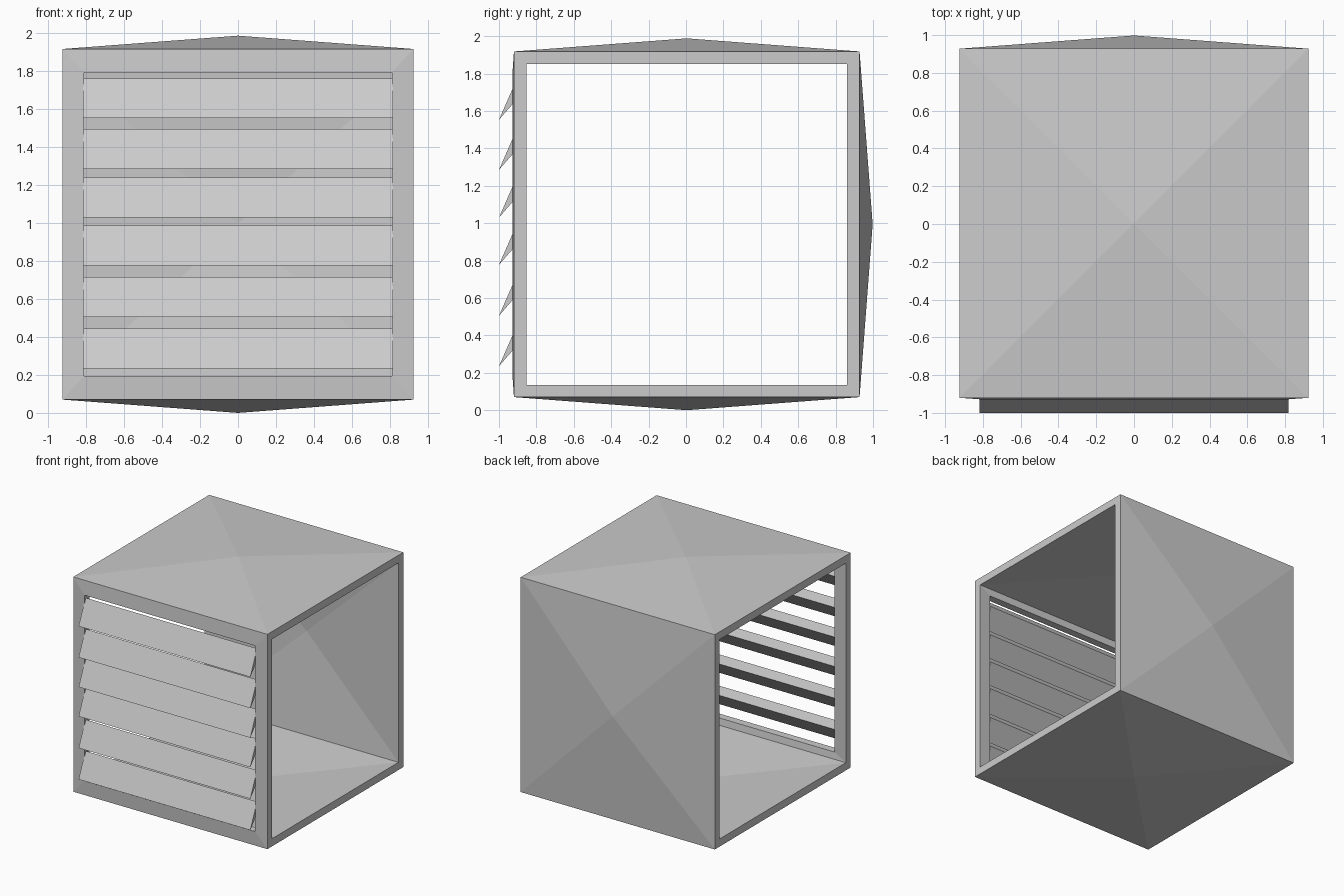
import bpy
import bmesh
from mathutils import Vector

default = bpy.data.objects.get("Cube")
if default:
    bpy.data.objects.remove(default, do_unlink=True)

HALF, APEX, WALL = 0.924, 0.994, 0.066
CENTRE = Vector((0, 0.004, APEX))
HOLE_X, HOLE_Z = 0.812, 0.80

grey = bpy.data.materials.new("light grey")
colour = (0.6, 0.6, 0.6, 1)
grey.diffuse_color = colour
grey.use_nodes = True
grey.node_tree.nodes["Principled BSDF"].inputs["Base Color"].default_value = colour


def finish(bm, name):
    bmesh.ops.recalc_face_normals(bm, faces=bm.faces)
    mesh = bpy.data.meshes.new(name)
    bm.to_mesh(mesh)
    bm.free()
    mesh.materials.append(grey)
    obj = bpy.data.objects.new(name, mesh)
    bpy.context.collection.objects.link(obj)
    return obj


def skin(bm, inset):
    """Tube with peaked top, bottom and back, and a framed front opening."""
    r, peak = HALF - inset, APEX - inset

    def vert(x, y, z):
        return bm.verts.new(CENTRE + Vector((x, y, z)))

    # corner loops at both open ends: front bottom, back bottom, back top, front top
    ends = [[vert(x, y * r, z * r) for y, z in ((-1, -1), (1, -1), (1, 1), (-1, 1))]
            for x in (-HALF, HALF)]
    # peaked panels
    peaks = [(0, 0, -peak), (0, peak, 0), (0, 0, peak)]
    for i, p in enumerate(peaks):
        tip = vert(*p)
        ring = [ends[0][i], ends[0][i + 1], ends[1][i + 1], ends[1][i]]
        for k in range(4):
            bm.faces.new((ring[k], ring[(k + 1) % 4], tip))
    # front frame following the same peaked slope
    depth = r + (peak - r) * (1 - HOLE_X / HALF)
    outer = [ends[0][0], ends[1][0], ends[1][3], ends[0][3]]
    hole = [vert(x * HOLE_X, -depth, z * HOLE_Z)
            for x, z in ((-1, -1), (1, -1), (1, 1), (-1, 1))]
    for k in range(4):
        n = (k + 1) % 4
        bm.faces.new((outer[k], outer[n], hole[n], hole[k]))
    return ends + [hole]


# Housing: outer and inner skins joined at the side rims and the front opening
bm = bmesh.new()
for a, b in zip(skin(bm, 0), skin(bm, WALL)):
    for k in range(4):
        n = (k + 1) % 4
        bm.faces.new((a[k], a[n], b[n], b[k]))
finish(bm, "housing")

# Louvre slats: wedge profile as (y, height above the lower tip)
PROFILE = ((-1.0, 0), (-0.908, 0.21), (-0.87, 0.149))
for i, z in enumerate((0.235, 0.505, 0.777, 1.03, 1.285, 1.553)):
    bm = bmesh.new()
    left, right = [[bm.verts.new((x, y, z + h)) for y, h in PROFILE]
                   for x in (-0.817, 0.817)]
    bm.faces.new(left)
    bm.faces.new(right)
    for k in range(3):
        n = (k + 1) % 3
        bm.faces.new((left[k], left[n], right[n], right[k]))
    finish(bm, f"louvre_slat_{i + 1}")
